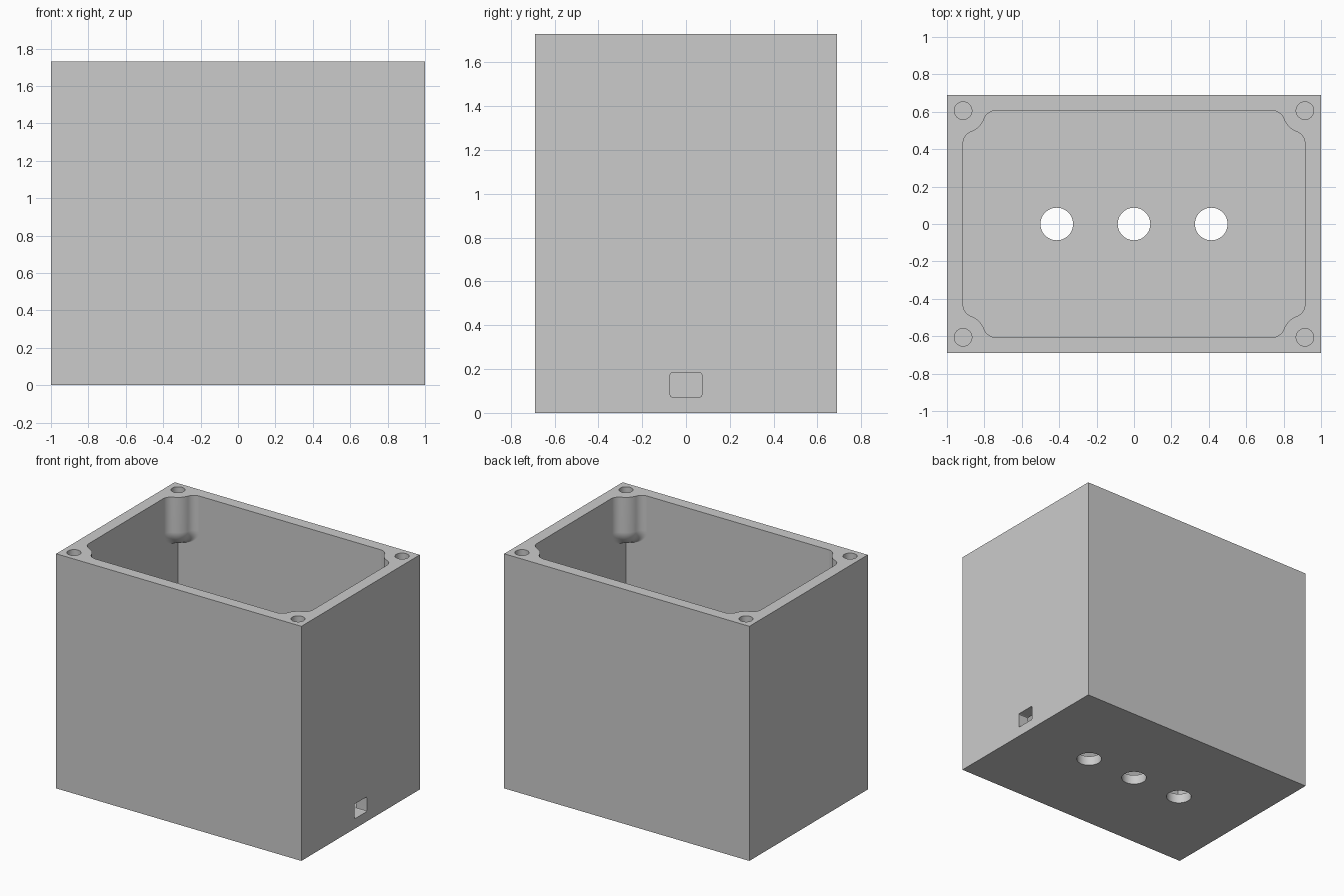
import bpy, bmesh
from math import sin, cos, pi, atan2, sqrt
from mathutils import Matrix, Vector

if "Cube" in bpy.data.objects:
    bpy.data.objects.remove(bpy.data.objects["Cube"], do_unlink=True)

HALF_X, HALF_Y, HEIGHT = 1.0, 0.69, 1.73
IN_X, IN_Y, FLOOR = 0.914, 0.606, 0.072
POST_R, FILLET_R = 0.121, 0.066
POST_LOW = 1.47          # where the straight part of a corner post ends
SCREW_R, SCREW_DEPTH = 0.047, 0.27
PORT_R, PORT_GAP = 0.087, 0.413

grey = bpy.data.materials.new("light grey plastic")
grey.use_nodes = True
grey.diffuse_color = (0.6, 0.6, 0.6, 1)
grey.node_tree.nodes["Principled BSDF"].inputs["Base Color"].default_value = (0.6, 0.6, 0.6, 1)


def finish(bm, name):
    bmesh.ops.recalc_face_normals(bm, faces=bm.faces)
    mesh = bpy.data.meshes.new(name)
    bm.to_mesh(mesh)
    bm.free()
    obj = bpy.data.objects.new(name, mesh)
    bpy.context.collection.objects.link(obj)
    mesh.materials.append(grey)
    return obj


def box(name, low, high):
    bm = bmesh.new()
    low, high = Vector(low), Vector(high)
    size = high - low
    bmesh.ops.create_cube(bm, size=1, matrix=Matrix.Translation((low + high) / 2)
                          @ Matrix.Diagonal((*size, 1)))
    return finish(bm, name)


def cylinder(name, x, y, low, high, radius):
    bm = bmesh.new()
    bmesh.ops.create_cone(bm, cap_ends=True, segments=48, radius1=radius, radius2=radius,
                          depth=high - low,
                          matrix=Matrix.Translation((x, y, (low + high) / 2)))
    return finish(bm, name)


def post_curve(steps=8):
    """Fillet, post arc, fillet: offsets measured inward from the cavity corner."""
    reach = sqrt((POST_R + FILLET_R) ** 2 - FILLET_R ** 2)
    lean = atan2(FILLET_R, reach)
    half = []
    for i in range(steps):
        a = pi - (pi / 2 - lean) * i / steps
        half.append((FILLET_R + FILLET_R * cos(a), reach - FILLET_R * sin(a)))
    for i in range(steps):
        a = pi / 2 - lean - (pi / 4 - lean) * i / steps
        half.append((POST_R * cos(a), POST_R * sin(a)))
    middle = [(POST_R * cos(pi / 4), POST_R * sin(pi / 4))]
    return half + middle + [(v, u) for u, v in reversed(half)]


def cavity():
    """Loft of the inner outline; the posts round off downward into plain corners."""
    curve = post_curve()
    levels = [(HEIGHT + 0.1, 1.0)]
    levels += [(POST_LOW - POST_R * sin(i * pi / 16), cos(i * pi / 16)) for i in range(8)]
    levels += [(POST_LOW - POST_R, 0.0), (FLOOR, 0.0)]
    bm = bmesh.new()
    rings = []
    for z, scale in levels:
        ring = []
        for sx, sy in ((1, 1), (-1, 1), (-1, -1), (1, -1)):
            points = curve if sx * sy > 0 else curve[::-1]
            ring += [bm.verts.new((sx * (IN_X - u * scale), sy * (IN_Y - v * scale), z))
                     for u, v in points]
        rings.append(ring)
    for upper, lower in zip(rings, rings[1:]):
        for i in range(len(upper)):
            j = (i + 1) % len(upper)
            bm.faces.new((upper[i], upper[j], lower[j], lower[i]))
    bm.faces.new(rings[0])
    bm.faces.new(rings[-1])
    bmesh.ops.remove_doubles(bm, verts=bm.verts, dist=0.00005)
    return finish(bm, "cavity_cutter")


# Outer block and everything cut from it
body = box("enclosure_body", (-HALF_X, -HALF_Y, 0), (HALF_X, HALF_Y, HEIGHT))
cutters = [cavity()]
for sx in (-1, 1):
    for sy in (-1, 1):
        cutters.append(cylinder("screw_hole_cutter", sx * IN_X, sy * IN_Y,
                                HEIGHT - SCREW_DEPTH, HEIGHT + 0.1, SCREW_R))
for side in (-1, 0, 1):
    cutters.append(cylinder("floor_hole_cutter", side * PORT_GAP, 0, -0.1, 0.15, PORT_R))

# Cable slot in the +x wall, with slightly rounded corners
slot = box("cable_slot_cutter", (0.85, -0.072, FLOOR - 0.003), (1.1, 0.072, 0.178))
bm = bmesh.new()
bm.from_mesh(slot.data)
long_edges = [e for e in bm.edges if abs(e.verts[0].co.x - e.verts[1].co.x) > 0.1]
bmesh.ops.bevel(bm, geom=long_edges, offset=0.008, segments=3, profile=0.5, affect='EDGES')
bmesh.ops.translate(bm, verts=bm.verts, vec=(0, 0, 0.004))
bm.to_mesh(slot.data)
bm.free()
cutters.append(slot)

bpy.ops.object.select_all(action='DESELECT')
body.select_set(True)
bpy.context.view_layer.objects.active = body
for cutter in cutters:
    cut = body.modifiers.new("cut", 'BOOLEAN')
    cut.operation = 'DIFFERENCE'
    cut.solver = 'EXACT'
    cut.object = cutter
    bpy.ops.object.modifier_apply(modifier=cut.name)
    bpy.data.objects.remove(cutter, do_unlink=True)

# Smooth posts and holes, crisp box edges
bpy.ops.object.shade_smooth_by_angle(angle=pi / 6)
weighted = body.modifiers.new("weighted normals", 'WEIGHTED_NORMAL')
weighted.keep_sharp = True
